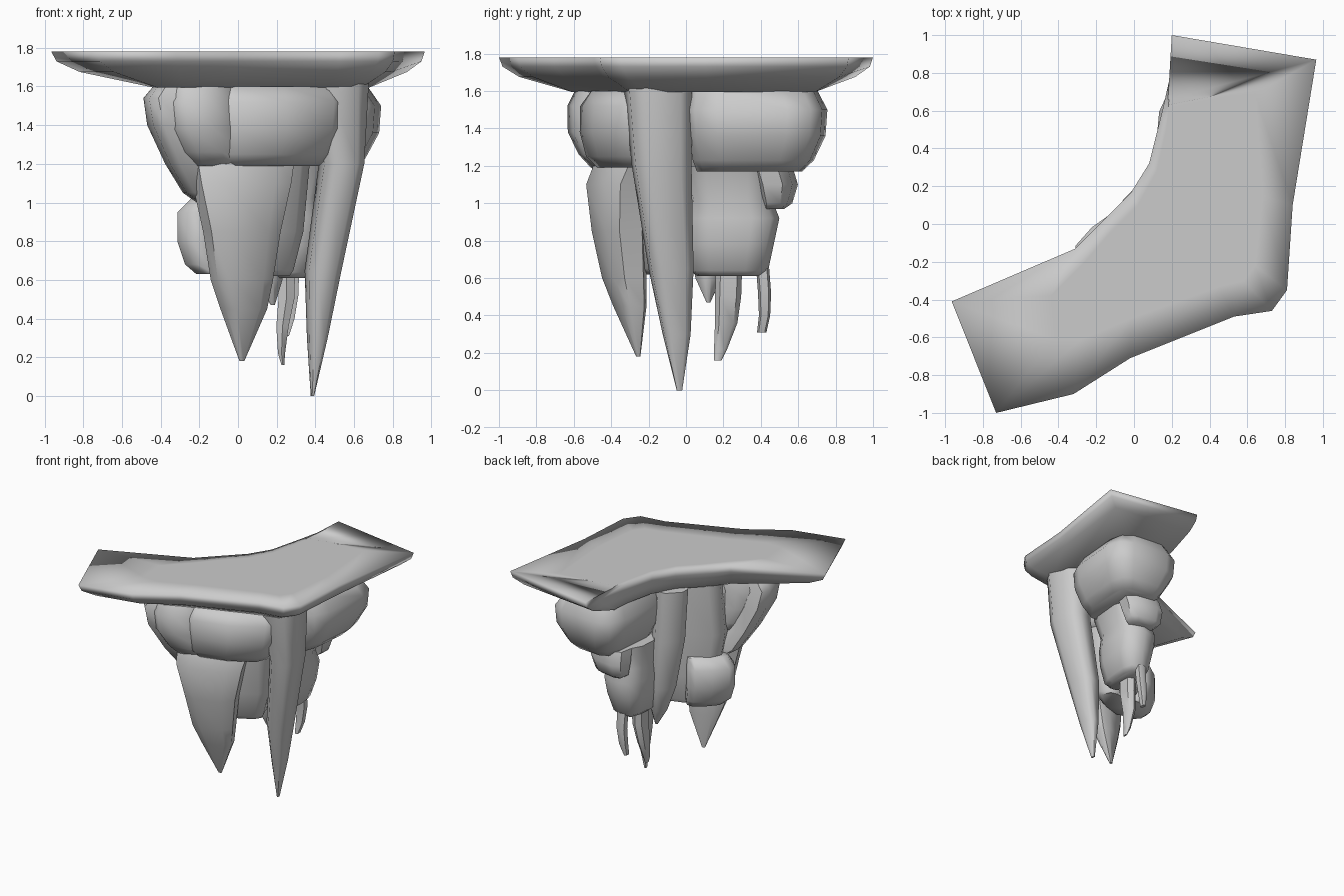
import bpy, bmesh
from math import sin, cos, pi, radians


def finish(name, bm, angle=55):
    bmesh.ops.recalc_face_normals(bm, faces=bm.faces)
    mesh = bpy.data.meshes.new(name)
    bm.to_mesh(mesh)
    bm.free()
    obj = bpy.data.objects.new(name, mesh)
    bpy.context.collection.objects.link(obj)
    bpy.ops.object.select_all(action='DESELECT')
    obj.select_set(True)
    bpy.context.view_layer.objects.active = obj
    bpy.ops.object.shade_smooth_by_angle(angle=radians(angle))
    return obj


def bridge(bm, rings):
    for r, s in zip(rings, rings[1:]):
        for i in range(len(r)):
            j = (i + 1) % len(r)
            bm.faces.new((r[i], r[j], s[j], s[i]))


def rock(name, sections, turn=0, sides=10, boxy=0.65):
    """Loft rounded sections (z, cx, cy, half length, half width)."""
    bm = bmesh.new()
    c, s = cos(radians(turn)), sin(radians(turn))
    rings = []
    for z, cx, cy, a, b in sections:
        ring = []
        for i in range(sides):
            t = 2 * pi * (i + 0.5) / sides
            u, v = cos(t), sin(t)
            u = a * (abs(u) ** boxy) * (1 if u > 0 else -1)
            v = b * (abs(v) ** boxy) * (1 if v > 0 else -1)
            ring.append(bm.verts.new((cx + u * c - v * s, cy + u * s + v * c, z)))
        rings.append(ring)
    bridge(bm, rings)
    bm.faces.new(rings[0])
    bm.faces.new(rings[-1])
    return finish(name, bm)


# Bent ledge: flat closed top, thin rim, underside narrowing to the rock below
rim = [(0.2, 1.0), (0.965, 0.87), (0.84, 0.1), (0.81, -0.35), (0.73, -0.46), (0.53, -0.49),
       (-0.02, -0.71), (-0.32, -0.9), (-0.73, -1.0), (-0.965, -0.41), (-0.31, -0.13),
       (-0.18, 0), (-0.02, 0.16), (0.08, 0.32), (0.15, 0.6), (0.2, 0.82)]
foot = [(0.18, 0.66), (0.64, 0.69), (0.68, 0.15), (0.64, -0.22), (0.58, -0.3), (0.45, -0.33),
        (-0.02, -0.5), (-0.28, -0.61), (-0.42, -0.61), (-0.44, -0.38), (-0.26, -0.2),
        (-0.13, -0.05), (0.02, 0.1), (0.12, 0.28), (0.17, 0.5), (0.18, 0.6)]
bm = bmesh.new()
rings = [[bm.verts.new((p[0] + (q[0] - p[0]) * t, p[1] + (q[1] - p[1]) * t, z))
          for p, q in zip(rim, foot)]
         for t, z in ((1, 1.78), (0, 1.78), (0.05, 1.73), (0.28, 1.675), (1, 1.595))]
bridge(bm, rings)
caps = [bm.faces.new(rings[0]), bm.faces.new(rings[-1])]
bmesh.ops.triangulate(bm, faces=caps)
finish("ledge", bm, 180)

# Upper band of bulging boulders
rock("upper_front_boulder", [(1.6, 0.16, -0.25, 0.36, 0.2), (1.52, 0.16, -0.26, 0.39, 0.25),
     (1.38, 0.16, -0.26, 0.37, 0.26), (1.25, 0.13, -0.25, 0.34, 0.24), (1.19, 0.12, -0.24, 0.3, 0.19)], 22)
rock("upper_left_boulder", [(1.6, -0.21, -0.41, 0.18, 0.17), (1.52, -0.21, -0.42, 0.2, 0.2),
     (1.38, -0.2, -0.42, 0.19, 0.2), (1.26, -0.15, -0.38, 0.18, 0.18), (1.19, -0.11, -0.35, 0.17, 0.14)], 22)
rock("upper_right_boulder", [(1.6, 0.41, 0.36, 0.25, 0.34), (1.5, 0.42, 0.38, 0.31, 0.37),
     (1.36, 0.42, 0.38, 0.3, 0.36), (1.23, 0.42, 0.36, 0.23, 0.32), (1.17, 0.41, 0.34, 0.18, 0.28)],
     -5, 12, 0.5)
rock("left_ridge", [(1.6, -0.36, -0.44, 0.07, 0.14), (1.54, -0.39, -0.45, 0.09, 0.16),
     (1.4, -0.36, -0.43, 0.1, 0.17), (1.2, -0.27, -0.37, 0.1, 0.14), (1.05, -0.2, -0.31, 0.08, 0.11),
     (1.0, -0.15, -0.28, 0.06, 0.08)], 10, 8)

# Inner core and lower boulders
rock("front_core", [(1.6, 0.1, -0.12, 0.3, 0.17), (1.2, 0.07, -0.14, 0.3, 0.18),
     (0.85, 0.08, -0.12, 0.26, 0.14), (0.65, 0.07, -0.12, 0.22, 0.11), (0.62, 0.08, -0.11, 0.19, 0.09)], 22)
rock("right_core", [(1.2, 0.3, 0.23, 0.18, 0.25), (1.02, 0.28, 0.24, 0.15, 0.22), (0.92, 0.28, 0.25, 0.16, 0.25),
     (0.78, 0.28, 0.24, 0.15, 0.23), (0.64, 0.27, 0.23, 0.11, 0.21), (0.61, 0.27, 0.23, 0.08, 0.17)], -5)
rock("left_lump", [(1.02, -0.11, -0.11, 0.15, 0.08), (0.95, -0.15, -0.1, 0.18, 0.11),
     (0.8, -0.15, -0.1, 0.18, 0.11), (0.68, -0.12, -0.11, 0.17, 0.1), (0.63, -0.09, -0.11, 0.14, 0.08)], 42)
rock("back_lump", [(1.2, 0.34, 0.46, 0.16, 0.1), (1.1, 0.33, 0.49, 0.16, 0.1),
     (1.0, 0.32, 0.49, 0.14, 0.07), (0.97, 0.32, 0.47, 0.1, 0.05)], -10, 8)

# Large hanging spikes
rock("corner_spike", [(1.62, 0.51, -0.15, 0.16, 0.18), (1.2, 0.535, -0.13, 0.11, 0.16),
     (0.65, 0.44, -0.08, 0.09, 0.12), (0.3, 0.41, -0.05, 0.05, 0.075), (0, 0.385, -0.035, 0.008, 0.015)], 10, 8)
rock("front_spike", [(1.22, 0.02, -0.33, 0.28, 0.12), (1.1, 0.02, -0.37, 0.26, 0.13),
     (0.85, 0.02, -0.36, 0.2, 0.12), (0.6, 0.02, -0.33, 0.16, 0.1), (0.45, 0.03, -0.3, 0.12, 0.075),
     (0.18, 0.02, -0.255, 0.012, 0.01)], 20, 8)
rock("inner_spike", [(1.6, 0.06, 0.1, 0.12, 0.11), (1.2, 0.08, 0.11, 0.12, 0.11),
     (0.8, 0.13, 0.12, 0.1, 0.1), (0.6, 0.16, 0.12, 0.06, 0.07), (0.47, 0.18, 0.12, 0.01, 0.01)], 45, 8)

# Thin hanging fangs
rock("middle_fang", [(0.65, 0.25, 0.23, 0.05, 0.07), (0.5, 0.25, 0.225, 0.045, 0.07),
     (0.36, 0.23, 0.215, 0.035, 0.06), (0.22, 0.225, 0.185, 0.02, 0.035), (0.16, 0.232, 0.17, 0.008, 0.02)], 0, 6)
rock("back_fang", [(0.65, 0.28, 0.41, 0.04, 0.035), (0.52, 0.28, 0.42, 0.035, 0.035),
     (0.4, 0.265, 0.42, 0.03, 0.03), (0.31, 0.25, 0.405, 0.015, 0.025)], 0, 6)
